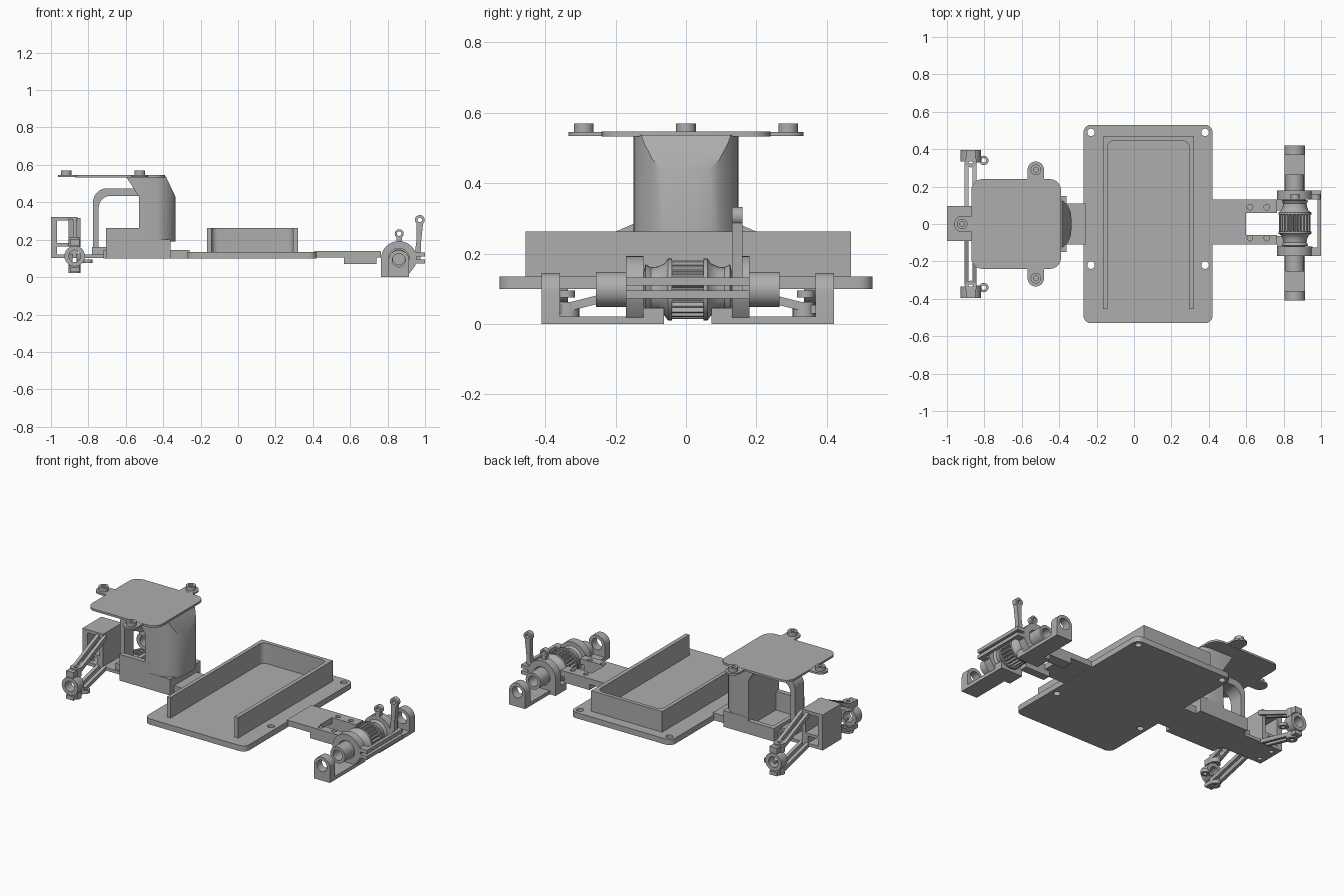
import bpy, bmesh
from math import sin, cos, pi, radians
from mathutils import Matrix, Vector

if "Cube" in bpy.data.objects:
    bpy.data.objects.remove(bpy.data.objects["Cube"], do_unlink=True)

grey = bpy.data.materials.new("plain grey")
grey.use_nodes = True
TONE = (0.42, 0.42, 0.42, 1)
grey.diffuse_color = TONE
grey.node_tree.nodes["Principled BSDF"].inputs["Base Color"].default_value = TONE

# local x, y, z of a profile mapped so that it is pushed along the given axis
TURN = {"Z": Matrix.Identity(4),
        "Y": Matrix.Rotation(pi / 2, 4, "X"),
        "X": Matrix(((0, 0, 1, 0), (1, 0, 0, 0), (0, 1, 0, 0), (0, 0, 0, 1)))}
parts = []


def add(name, mesh):
    ob = bpy.data.objects.new(name, mesh)
    bpy.context.collection.objects.link(ob)
    mesh.materials.clear()
    mesh.materials.append(grey)
    parts.append(ob)
    return ob


def evaluated(ob):
    bpy.context.view_layer.update()
    return bpy.data.meshes.new_from_object(ob.evaluated_get(bpy.context.evaluated_depsgraph_get()))


def circle(x, y, r, n=28):
    return [(x + r * cos(2 * pi * i / n), y + r * sin(2 * pi * i / n)) for i in range(n)]


def rounded(x0, x1, y0, y1, r=0.0):
    if r == 0:
        return [(x0, y0), (x1, y0), (x1, y1), (x0, y1)]
    pts = []
    corners = [(x1 - r, y1 - r), (x0 + r, y1 - r), (x0 + r, y0 + r), (x1 - r, y0 + r)]
    for k, (cx, cy) in enumerate(corners):
        pts += [(cx + r * cos((k + i / 6) * pi / 2), cy + r * sin((k + i / 6) * pi / 2)) for i in range(7)]
    return pts


def plate(name, loops, lo, hi, axis="Z"):
    """Outline plus hole loops, pushed along an axis from lo to hi."""
    curve = bpy.data.curves.new(name, "CURVE")
    curve.dimensions, curve.fill_mode, curve.extrude = "2D", "BOTH", (hi - lo) / 2
    for loop in loops:
        sp = curve.splines.new("POLY")
        sp.points.add(len(loop) - 1)
        for p, co in zip(sp.points, loop):
            p.co = (*co, 0, 1)
        sp.use_cyclic_u = True
    tmp = bpy.data.objects.new("outline", curve)
    bpy.context.collection.objects.link(tmp)
    mesh = evaluated(tmp)
    bpy.data.objects.remove(tmp)
    bpy.data.curves.remove(curve)
    shift = Vector([(lo + hi) / 2 if a == axis else 0 for a in "XYZ"])
    mesh.transform(Matrix.Translation(shift) @ TURN[axis])
    bm = bmesh.new()
    bm.from_mesh(mesh)
    bmesh.ops.remove_doubles(bm, verts=bm.verts, dist=1e-5)
    bmesh.ops.recalc_face_normals(bm, faces=bm.faces)
    bm.to_mesh(mesh)
    bm.free()
    return add(name, mesh)


def box(name, x0, x1, y0, y1, z0, z1):
    return plate(name, [rounded(x0, x1, y0, y1)], z0, z1)


def lathe(name, profile, centre):
    """Spin (radius, y) points about a line along y."""
    bm = bmesh.new()
    vs = [bm.verts.new((r, y, 0)) for r, y in profile]
    es = [bm.edges.new(p) for p in zip(vs, vs[1:])]
    bmesh.ops.spin(bm, geom=vs + es, cent=(0, 0, 0), axis=(0, 1, 0), angle=2 * pi, steps=32)
    bmesh.ops.remove_doubles(bm, verts=bm.verts, dist=1e-5)
    bmesh.ops.recalc_face_normals(bm, faces=bm.faces)
    bmesh.ops.translate(bm, verts=bm.verts, vec=centre)
    mesh = bpy.data.meshes.new(name)
    bm.to_mesh(mesh)
    bm.free()
    return add(name, mesh)


# main floor with screw holes, and the battery tray open at the front
holes = [circle(x, y, 0.02) for x in (-0.23, 0.38) for y in (-0.22, 0.49)]
plate("floor_plate", [rounded(-0.27, 0.42, -0.53, 0.53, 0.04)] + holes, 0.1, 0.135)
inner = [p for p in rounded(-0.142, 0.295, -0.46, 0.445, 0.035) if p[1] > 0]
tray = [(-0.165, -0.455), (-0.165, 0.468), (0.32, 0.468), (0.32, -0.455), (0.295, -0.455)]
plate("battery_tray", [tray + inner + [(-0.142, -0.455)]], 0.135, 0.262)

# rear tongue, forked around the drive gear
fork = [(0.41, -0.11), (0.765, -0.11), (0.765, -0.06), (0.6, -0.06),
        (0.6, 0.06), (0.765, 0.06), (0.765, 0.13), (0.41, 0.13)]
plate("rear_tongue", [fork] + [circle(x, y, 0.015) for x in (0.62, 0.71) for y in (-0.075, 0.09)], 0.105, 0.14)
for y0, y1 in ((-0.11, -0.06), (0.06, 0.13)):
    box("fork_pad", 0.568, 0.74, y0, y1, 0.07, 0.105)

# drive gear and tapered hubs
AX, AZ, MID = 0.86, 0.098, 0.005
teeth = [(AX + r * cos(a), AZ + r * sin(a))
         for i in range(24)
         for r, a in [((0.073, 0.084)[k // 2], 2 * pi * (i + k / 4) / 24) for k in range(4)]]
plate("drive_gear", [teeth], MID - 0.055, MID + 0.055, "Y")
for s in (-1, 1):
    hub = [(0, 0.04), (0.088, 0.045), (0.088, 0.056), (0.074, 0.066), (0.065, 0.085), (0.063, 0.105),
           (0.072, 0.12), (0.05, 0.125), (0.05, 0.26), (0.032, 0.26), (0.032, 0.13), (0, 0.13)]
    lathe("axle_hub", [(r, s * y) for r, y in hub], (AX, MID, AZ))

    def span(a, b):
        return sorted((MID + s * a, MID + s * b))

    # collar, carrier rails and bearing holder on each side
    foot = [(0.765, 0.018), (0.915, 0.018)]
    dome = [(AX + 0.095 * cos(t * pi / 16), AZ + 0.095 * sin(t * pi / 16)) for t in range(-2, 17)]
    plate("axle_collar", [foot + dome, circle(AX, AZ, 0.056)], *span(0.125, 0.175), "Y")
    for z in (0.073, 0.11):
        box("carrier_side", 0.92, 1.0, *span(0.13, 0.175), z, z + 0.022)
    box("lower_bar", 0.805, 0.915, *span(0.068, 0.415), 0, 0.022)
    box("collar_foot", 0.765, 0.915, *span(0.068, 0.175), 0, 0.045)
    arch = [(AX - 0.055, 0), (AX + 0.055, 0)]
    arch += [(AX + 0.055 * cos(t * pi / 14), 0.09 + 0.055 * sin(t * pi / 14)) for t in range(15)]
    plate("bearing_holder", [arch, circle(AX, 0.09, 0.035)], *span(0.363, 0.415), "Y")
for z in (0.073, 0.11):
    box("carrier_crossbar", 0.98, 1.0, -0.17, 0.18, z, z + 0.022)

# damper mount and collar eyelet
plate("damper_stem", [[(0.94, 0.09), (0.975, 0.09), (0.98, 0.2), (0.99, 0.29), (0.955, 0.29), (0.955, 0.2)]],
      0.13, 0.16, "Y")
plate("damper_eyelet", [circle(0.972, 0.306, 0.026), circle(0.972, 0.306, 0.012)], 0.13, 0.16, "Y")
plate("collar_eyelet", [circle(0.862, 0.232, 0.024), circle(0.862, 0.232, 0.012)], 0.13, 0.16, "Y")
box("eyelet_foot", 0.848, 0.876, 0.13, 0.16, 0.185, 0.212)

# front tongue and steering motor bay
box("front_tongue", -0.72, -0.26, -0.11, 0.11, 0.1, 0.145)
box("bay_floor", -0.705, -0.36, -0.15, 0.15, 0.1, 0.145)
box("bay_right_wall", -0.705, -0.5, -0.15, -0.12, 0.145, 0.262)
box("bay_left_wall", -0.705, -0.5, 0.12, 0.15, 0.145, 0.18)
box("bay_end_wall", -0.705, -0.68, -0.15, 0.15, 0.145, 0.18)
box("tower_base", -0.53, -0.36, -0.15, 0.15, 0.14, 0.2)

# tower: side profile trimmed to a rounded plan
half = [(-0.65, 0.15), (-0.43, 0.148), (-0.4, 0.138), (-0.375, 0.12), (-0.352, 0.095), (-0.339, 0.066), (-0.335, 0.03)]
plan = plate("tower_plan", [half + [(x, -y) for x, y in reversed(half)]], 0.1, 0.6)
side = [(-0.53, 0.19), (-0.33, 0.19), (-0.33, 0.42), (-0.385, 0.537), (-0.598, 0.537), (-0.53, 0.43)]
tower = plate("tower", [side], -0.2, 0.2, "Y")
mod = tower.modifiers.new("trim", "BOOLEAN")
mod.operation, mod.object, mod.solver = "INTERSECT", plan, "EXACT"
trimmed = evaluated(tower)
tower.modifiers.clear()
tower.data = trimmed
parts.remove(plan)
bpy.data.objects.remove(plan)

# curved brace reaching from the bay to the tower
bend = [(t * pi / 16) for t in range(9)]
brace = [(-0.775, 0.145)] + [(-0.7 - 0.075 * cos(a), 0.4 + 0.075 * sin(a)) for a in bend]
brace += [(-0.52, 0.475), (-0.52, 0.435)] + [(-0.68 - 0.065 * cos(a), 0.37 + 0.065 * sin(a)) for a in reversed(bend)]
plate("curved_brace", [brace + [(-0.745, 0.145)]], -0.045, 0.045, "Y")
box("brace_foot", -0.78, -0.7, -0.08, 0.08, 0.12, 0.16)

# top deck with three standoffs
plate("top_deck", [rounded(-0.87, -0.39, -0.24, 0.24, 0.06)], 0.533, 0.546)
for x, y, dx, dy in ((-0.525, 0.29, 0, -1), (-0.525, -0.29, 0, 1), (-0.918, 0, 1, 0)):
    plate("deck_lug", [circle(x, y, 0.044)], 0.534, 0.545)
    cx, cy = x + dx * 0.035, y + dy * 0.035
    wx, wy = (0.044, 0.035) if dy else (0.035, 0.044)
    box("lug_neck", cx - wx, cx + wx, cy - wy, cy + wy, 0.534, 0.5449)
    plate("standoff", [circle(x, y, 0.028), circle(x, y, 0.013)], 0.545, 0.57)

# front nose plate and suspension frame
plate("nose_plate", [rounded(-1.0, -0.7, -0.09, 0.095)] + [circle(-0.96, y, 0.014) for y in (-0.05, 0.05)], 0.103, 0.122)
plate("suspension_frame", [rounded(-1.0, -0.858, 0.165, 0.322), rounded(-0.967, -0.882, 0.182, 0.302)],
      -0.09, 0.095, "Y")
for x0, x1 in ((-1.0, -0.967), (-0.9, -0.858)):
    box("frame_post", x0, x1, -0.09, 0.095, 0.12, 0.167)

# wishbones, knuckles and steering lugs on both sides
KX, KZ = -0.873, 0.112
for s in (-1, 1):
    for bar in (-0.905, -0.863):
        plate("upper_arm", [[(s * 0.08, 0.285), (s * 0.08, 0.315), (s * 0.33, 0.205), (s * 0.33, 0.18)]],
              bar, bar + 0.02, "X")
        plate("lower_arm", [[(s * 0.08, 0.1), (s * 0.08, 0.125), (s * 0.33, 0.062), (s * 0.33, 0.037)]],
              bar, bar + 0.02, "X")
    y0, y1 = sorted((s * 0.335, s * 0.395))
    plate("knuckle_ring", [circle(KX, KZ, 0.055), circle(KX, KZ, 0.032)], y0, y1, "Y")
    for z0, z1 in ((0.022, 0.062), (0.16, 0.212)):
        plate("pivot_pin", [circle(KX, s * 0.335, 0.032), circle(KX, s * 0.335, 0.012)], z0, z1)
        box("pivot_web", KX - 0.025, KX + 0.025, y0, y1, z0 + 0.008, z1 - 0.008)
    plate("steering_lug", [circle(-0.803, s * 0.34, 0.025), circle(-0.803, s * 0.34, 0.012)], 0.075, 0.095)
    y0, y1 = sorted((s * 0.33, s * 0.36))
    box("lug_arm", -0.86, -0.823, y0, y1, 0.076, 0.094)

# soft shading on round walls, crisp edges elsewhere
for ob in bpy.context.selected_objects:
    ob.select_set(False)
for ob in parts:
    ob.select_set(True)
bpy.context.view_layer.objects.active = parts[0]
bpy.ops.object.shade_smooth_by_angle(angle=radians(30))
